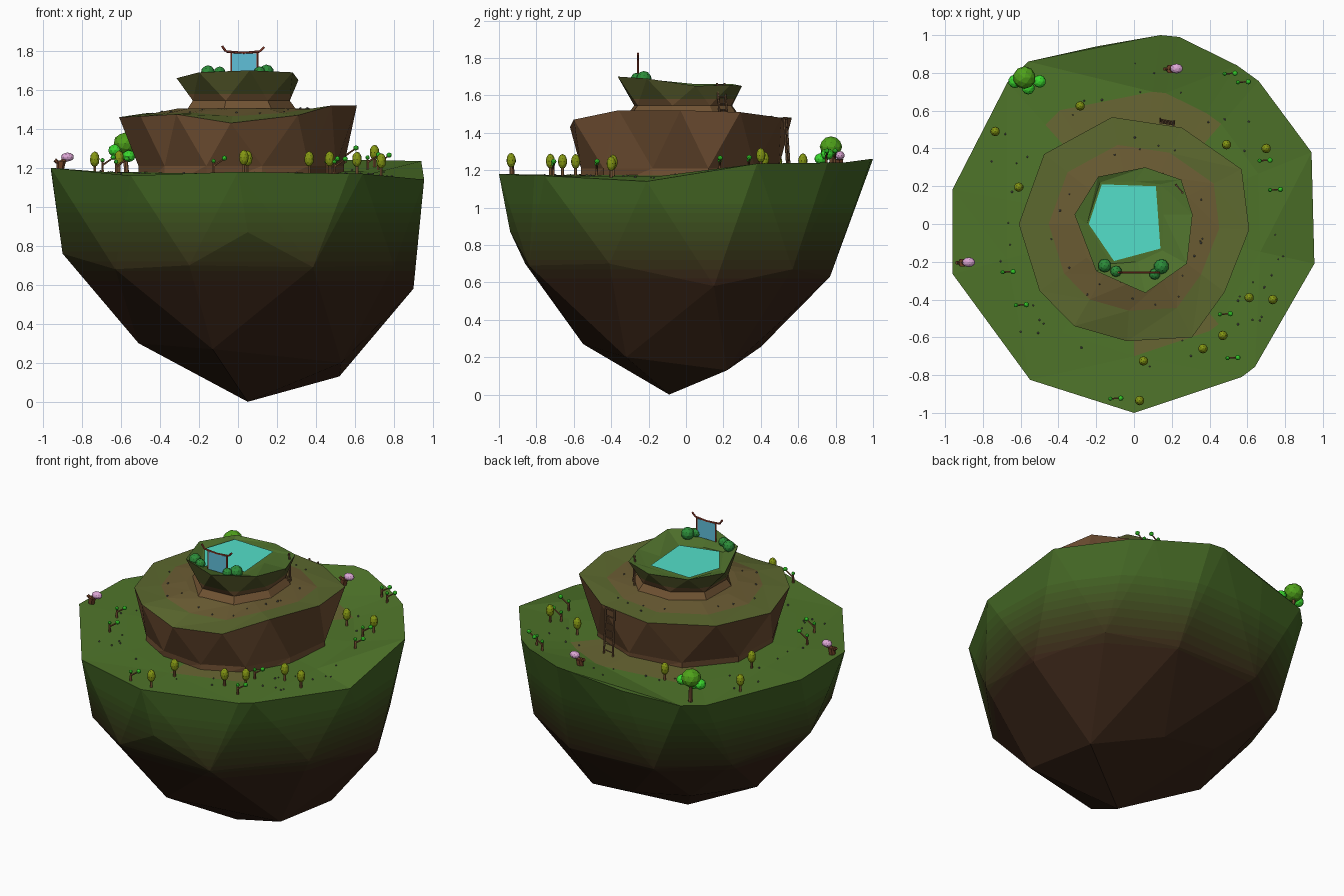
import bpy, bmesh, math, random
from mathutils import Vector, Matrix
from mathutils.bvhtree import BVHTree

if "Cube" in bpy.data.objects:
    bpy.data.objects.remove(bpy.data.objects["Cube"])

random.seed(4)
MATS, TERRAIN = {}, []


def mat(r, g, b):
    key = "colour_%d_%d_%d" % (r, g, b)
    if key not in MATS:
        MATS[key] = bpy.data.materials.new(key)
        MATS[key].diffuse_color = [(c / 255) ** 2.2 for c in (r, g, b)] + [1]
    return MATS[key]


def finish(name, bm, colours, pick=None):
    """Turn a bmesh into an object; pick(face) returns a colour index."""
    bmesh.ops.recalc_face_normals(bm, faces=bm.faces)
    if pick:
        for f in bm.faces:
            f.material_index = pick(f)
    me = bpy.data.meshes.new(name)
    bm.to_mesh(me)
    bm.free()
    for c in colours:
        me.materials.append(mat(*c))
    ob = bpy.data.objects.new(name, me)
    bpy.context.collection.objects.link(ob)
    return ob


def slice_z(bm, levels):
    for z in levels:
        bmesh.ops.bisect_plane(bm, geom=bm.verts[:] + bm.edges[:] + bm.faces[:],
                               plane_co=(0, 0, z), plane_no=(0, 0, 1))


def loft(rings):
    """Faceted skin through equal-length rings, with a closed top."""
    bm = bmesh.new()
    rows = [[bm.verts.new(p) for p in r] for r in rings]
    n = len(rows[0])
    for a, b in zip(rows, rows[1:]):
        for i in range(n):
            j = (i + 1) % n
            bm.faces.new((a[i], a[j], b[i]))
            bm.faces.new((a[j], b[j], b[i]))
    bm.faces.new(rows[-1])
    bmesh.ops.recalc_face_normals(bm, faces=bm.faces)
    TERRAIN.append(BVHTree.FromBMesh(bm))
    return bm


def ground(x, y):
    hits = [t.ray_cast(Vector((x, y, 3)), Vector((0, 0, -1)))[0] for t in TERRAIN]
    return max([h.z for h in hits if h] or [1.17])


def blob(bm, p, size, idx=0, sub=2):
    m = Matrix.Translation(p) @ Matrix.Diagonal((*size, 1))
    vs = bmesh.ops.create_icosphere(bm, subdivisions=sub, radius=1, matrix=m)["verts"]
    for f in {f for v in vs for f in v.link_faces}:
        f.material_index = idx


def stick(bm, a, b, r1, r2=None, idx=0, sides=6):
    a, b = Vector(a), Vector(b)
    m = Matrix.Translation((a + b) / 2) @ (b - a).to_track_quat('Z', 'Y').to_matrix().to_4x4()
    vs = bmesh.ops.create_cone(bm, cap_ends=True, segments=sides, radius1=r1, radius2=r2 or r1,
                               depth=(b - a).length, matrix=m)["verts"]
    for f in {f for v in vs for f in v.link_faces}:
        f.material_index = idx


# Island body: faceted hull below, gently dished ground above
rim = [(.14, 1, 1.26), (.24, .99, 1.26), (.545, .84, 1.24), (.66, .757, 1.24), (.94, .38, 1.235),
       (.955, -.21, 1.14), (.64, -.757, 1.17), (.57, -.81, 1.17), (0, -1, 1.18), (-.55, -.825, 1.16),
       (-.96, -.265, 1.2), (-.96, .185, 1.19), (-.67, .75, 1.16), (-.56, .86, 1.17), (-.2, .94, 1.2)]
under = [(-.25, -.86, .7), (.385, -.84, .69), (.8, -.41, .7), (.9, .15, .58), (.7, .57, .67),
         (.3, .77, .63), (-.3, .76, .65), (-.68, .5, .68), (-.9, 0, .76), (-.63, -.6, .68),
         (.05, -.94, .87), (-.51, 0, .3), (-.13, -.55, .27), (.53, -.32, .2), (.52, .22, .13),
         (.1, .4, .255), (-.3, .38, .33), (.05, -.09, 0)]
BANDS = [.62 + .05 * i for i in range(9)]
bm = bmesh.new()
rv = [bm.verts.new(p) for p in rim]
for p in under:
    bm.verts.new(p)
bmesh.ops.convex_hull(bm, input=bm.verts[:])
bm.normal_update()
tops = [f for f in bm.faces if f.normal.z > .5 and all(v in rv for v in f.verts)]
bmesh.ops.delete(bm, geom=tops, context='FACES')
mid = Vector((0, 0, 1.185))
centre, inner = bm.verts.new(mid), {}
for e in [e for e in bm.edges if e.is_boundary]:
    for v in e.verts:
        if v not in inner:
            p = mid.lerp(v.co, .7)
            p.z = 1.172 + .25 * (p.z - 1.172)
            inner[v] = bm.verts.new(p)
    a, b = e.verts
    bm.faces.new((a, b, inner[b]))
    bm.faces.new((a, inner[b], inner[a]))
    bm.faces.new((inner[a], inner[b], centre))
bmesh.ops.recalc_face_normals(bm, faces=bm.faces)
TERRAIN.append(BVHTree.FromBMesh(bm))
slice_z(bm, BANDS)


def body_colour(f):
    c = f.calc_center_median()
    if f.normal.z > .6:
        bare = c.xy.length < .55 and (c.y > .3 or (c.x > .1 and c.y < -.3))
        return 11 if bare else 10
    return sum(c.z > z for z in BANDS)


low, high = Vector((58, 40, 29)), Vector((68, 100, 40))
finish("island_body", bm, [tuple(int(c) for c in low.lerp(high, i / 9)) for i in range(10)]
       + [(80, 116, 46), (104, 102, 54)], body_colour)

# Middle terrace
edge = [(-.116, .566, 1.48), (.254, .51, 1.48), (.57, .29, 1.51), (.61, -.03, 1.52),
        (.48, -.36, 1.52), (.307, -.6, 1.47), (-.037, -.62, 1.43), (-.317, -.54, 1.475),
        (-.5, -.354, 1.465), (-.61, 0, 1.46), (-.476, .37, 1.48)]


def ring(pts, s, z, half=False):
    n = len(pts)
    out = []
    for i, p in enumerate(pts):
        q = pts[i - 1] if half else p
        out.append(((p[0] + q[0]) / 2 * s, (p[1] + q[1]) / 2 * s, z))
    return out


bm = loft([ring(edge, .92, 1.1, True), ring(edge, .92, 1.21, True), edge,
           [(x * .74, y * .74, 1.485 + (z - 1.48) * .4) for x, y, z in edge], ring(edge, .5, 1.505)])
finish("middle_terrace", bm, [(114, 82, 55), (98, 70, 47), (92, 104, 50), (106, 92, 54)],
       lambda f: (2 if f.calc_center_median().xy.length > .43 else 3)
       if f.normal.z > .6 else random.randint(0, 1))

# Upper terrace with a sunken pool bed
edge = [(.06, .3, 1.65), (.25, .235, 1.655), (.31, .05, 1.65), (.28, -.21, 1.69),
        (.06, -.365, 1.70), (-.2, -.25, 1.69), (-.315, .05, 1.66), (-.19, .25, 1.66)]
bed = [(0, .225), (.14, .21), (.155, .05), (.15, -.14), (.02, -.2), (-.12, -.21), (-.25, 0), (-.18, .22)]
bm = loft([ring(edge, 1.06, 1.48, True), ring(edge, .9, 1.545, True), edge, [(x, y, 1.645) for x, y in bed]])
slice_z(bm, (1.58,))
finish("upper_terrace", bm, [(112, 84, 54), (78, 82, 42), (80, 112, 48)],
       lambda f: (2 if f.normal.z > .3 else 1) if f.calc_center_median().z > 1.58 else 0)

# Pool water
bm = bmesh.new()
bm.faces.new([bm.verts.new((x, y, 1.652)) for x, y in
              ((-.17, .21), (.116, .2), (.14, -.13), (-.106, -.196), (-.24, 0))])
bmesh.ops.solidify(bm, geom=bm.faces[:], thickness=.006)
finish("pool_water", bm, [(84, 222, 200)])

# Gate with upturned beam, and the shimmering pane inside
GY = -.257
bm = bmesh.new()
for x in (-.035, .1):
    stick(bm, (x, GY, 1.66), (x, GY, 1.79), .005)
beam = [(-.082, 1.825), (-.062, 1.797), (.03, 1.79), (.112, 1.797), (.135, 1.82)]
for (x0, z0), (x1, z1) in zip(beam, beam[1:]):
    stick(bm, (x0, GY, z0), (x1, GY, z1), .006)
finish("gate_frame", bm, [(150, 66, 50)])
bm = bmesh.new()
bmesh.ops.create_cube(bm, size=1, matrix=Matrix.Translation((.0325, GY, 1.73)) @ Matrix.Diagonal((.13, .004, .115, 1)))
finish("gate_pane", bm, [(96, 190, 216)])

# Bushes beside the gate
bm = bmesh.new()
for x, y, r in ((-.155, -.22, .036), (-.095, -.25, .03), (.145, -.225, .04), (.11, -.265, .03)):
    blob(bm, (x, y, 1.69), (r, r, r))
finish("gate_bushes", bm, [(48, 140, 60)])


# Ladders
def ladder(name, foot, top, across, rungs):
    bm = bmesh.new()
    foot, top, across = Vector(foot), Vector(top), Vector(across)
    for s in (-1, 1):
        stick(bm, foot + across * s, top + across * s, .006)
    for i in range(rungs):
        p = foot.lerp(top, (i + .7) / rungs)
        stick(bm, p - across, p + across, .004)
    finish(name, bm, [(120, 90, 64)])


ladder("lower_ladder", (.175, .55, 1.18), (.175, .53, 1.485), (.036, -.006, 0), 7)
ladder("upper_ladder", (.235, .2, 1.5), (.24, .185, 1.665), (-.017, .02, 0), 5)

# Big round tree
bm = bmesh.new()
z = ground(-.57, .77)
stick(bm, (-.57, .77, z - .02), (-.58, .78, 1.29), .014, .01)
blob(bm, (-.58, .775, 1.325), (.06, .06, .056), 1)
for x, y, zz, r in ((-.63, .755, 1.29, .036), (-.5, .755, 1.285, .034), (-.56, .72, 1.26, .034)):
    blob(bm, (x, y, zz), (r, r, r * .9), 2)
finish("big_tree", bm, [(120, 84, 56), (80, 160, 32), (60, 215, 50)])

# Oval trees
for i, (x, y) in enumerate([(-.285, .625), (-.735, .49), (-.61, .195), (.49, .42), (.7, .4), (.61, -.39),
                            (.735, -.4), (.47, -.59), (.365, -.66), (.05, -.725), (.03, -.935)]):
    bm, z = bmesh.new(), ground(x, y)
    stick(bm, (x, y, z - .015), (x, y, z + .05), .008)
    blob(bm, (x, y, z + .074), (.025, .025, .04), 1)
    finish("oval_tree_%d" % (i + 1), bm, [(140, 100, 64), (132, 150, 26)])

# Forked saplings
for i, (x, y) in enumerate([(.48, .795), (.55, .75), (.665, .335), (.72, .18), (.455, -.478), (.495, -.71),
                            (-.125, -.925), (-.695, -.255), (-.625, -.43)]):
    bm, z = bmesh.new(), ground(x, y)
    stick(bm, (x, y, z - .015), (x, y, z + .055), .008, .006)
    stick(bm, (x, y, z + .035), (x + .05, y + .003, z + .07), .005, .004)
    blob(bm, (x, y, z + .06), (.011, .011, .011), 1)
    blob(bm, (x + .055, y + .003, z + .075), (.014, .014, .013), 1)
    finish("sapling_%d" % (i + 1), bm, [(136, 92, 60), (54, 200, 44)])

# Pink blossom trees with thick leaning trunks
for i, (x, y) in enumerate([(-.915, -.205), (.185, .82)]):
    bm, z = bmesh.new(), ground(x, y)
    stick(bm, (x, y, z - .02), (x + .008, y, z + .04), .018, .024)
    stick(bm, (x, y, z + .02), (x + .035, y, z + .055), .014)
    stick(bm, (x, y, z + .025), (x - .025, y, z + .045), .01)
    blob(bm, (x + .04, y + .003, z + .06), (.034, .026, .023), 1)
    finish("blossom_tree_%d" % (i + 1), bm, [(112, 68, 44), (220, 165, 212)])

# Scattered pebbles
bm = bmesh.new()
for i in range(60):
    a = random.uniform(0, math.tau)
    r = random.uniform(.36, .47) if i % 3 == 0 else random.uniform(.66, .85)
    x, y, s = r * math.cos(a), r * math.sin(a), random.uniform(.004, .007)
    blob(bm, (x, y, ground(x, y) + .002), (s, s, s), 0, 1)
finish("pebbles", bm, [(96, 96, 92)])

for m in bpy.data.materials:
    if m.users and not m.is_grease_pencil:
        m.use_nodes = True
        m.node_tree.nodes["Principled BSDF"].inputs["Base Color"].default_value = m.diffuse_color
